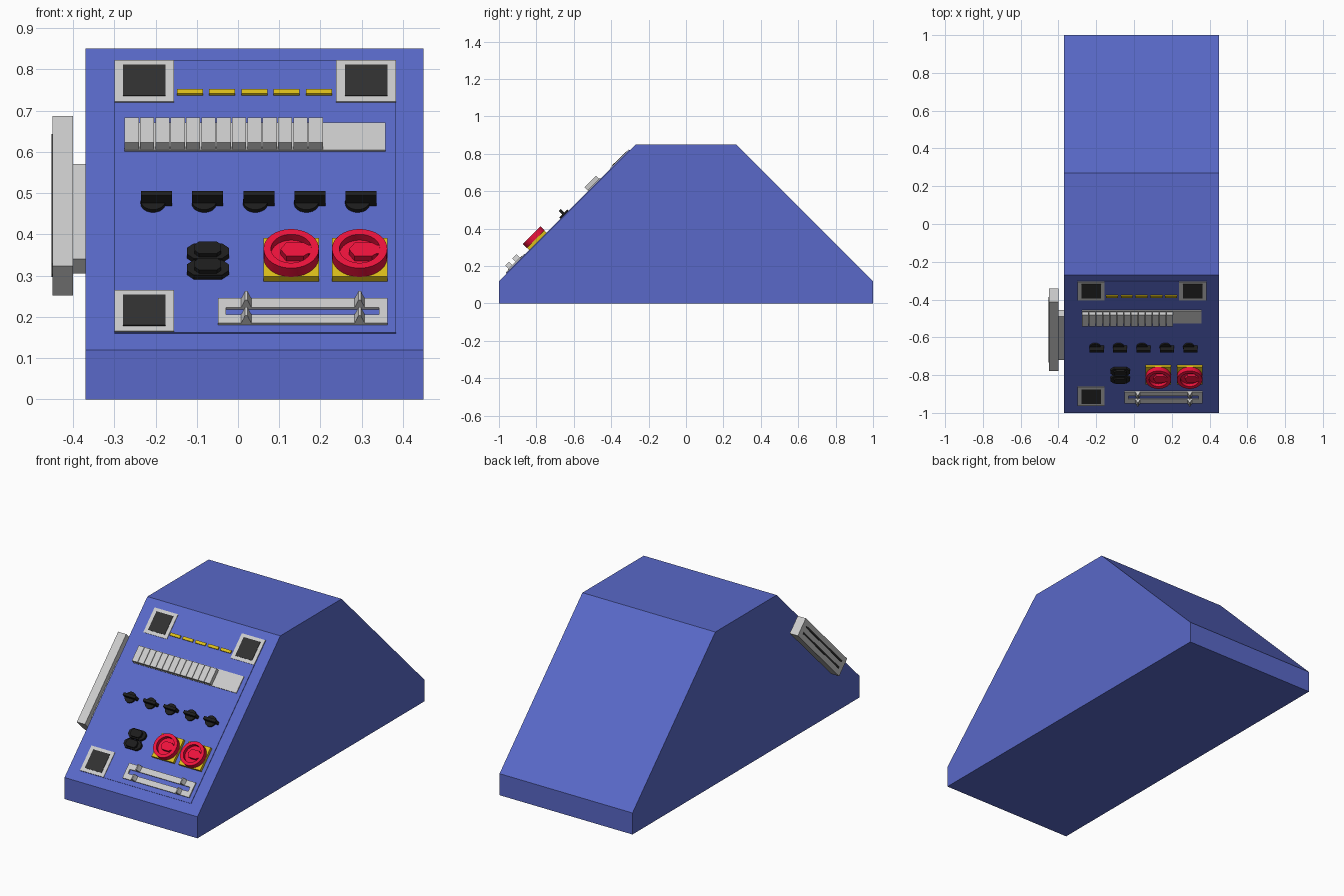
import bpy, bmesh, math
from mathutils import Matrix

if "Cube" in bpy.data.objects:
    bpy.data.objects.remove(bpy.data.objects["Cube"])

R2 = math.sqrt(2)
# Panel frame: local x = world x, local y = up the 45 degree slope, local z = slope normal
PANEL = Matrix(((1, 0, 0, 0), (0, 1/R2, -1/R2, -1), (0, 1/R2, 1/R2, 0.12), (0, 0, 0, 1)))


def mat(name, r, g, b):
    m = bpy.data.materials.new(name)
    m.diffuse_color = (r, g, b, 1)
    m.use_nodes = True
    m.node_tree.nodes["Principled BSDF"].inputs["Base Color"].default_value = m.diffuse_color
    return m


BLUE = mat("blue", 0.10, 0.14, 0.58)
BLACK = mat("black", 0.012, 0.012, 0.012)
SCREEN = mat("dark_glass", 0.03, 0.03, 0.03)
RED = mat("red", 0.85, 0.006, 0.045)
YELLOW = mat("yellow", 0.72, 0.52, 0.01)


def v(z):
    """Distance up the slope for a world height."""
    return (z - 0.12) * R2


def finish(name, bm, material, matrix=PANEL):
    bmesh.ops.recalc_face_normals(bm, faces=bm.faces)
    me = bpy.data.meshes.new(name)
    bm.to_mesh(me)
    bm.free()
    ob = bpy.data.objects.new(name, me)
    ob.matrix_world = matrix
    bpy.context.collection.objects.link(ob)
    if material:
        me.materials.append(material)
    return ob


def loft(name, rings, material=None, matrix=PANEL, cap=True):
    """Join matching rings of points, capping both ends."""
    bm = bmesh.new()
    rows = [[bm.verts.new(p) for p in ring] for ring in rings]
    n = len(rows[0])
    for a, b in zip(rows, rows[1:]):
        for i in range(n):
            j = (i + 1) % n
            bm.faces.new((a[i], a[j], b[j], b[i]))
    bm.faces.new(rows[0])
    bm.faces.new(rows[-1])
    return finish(name, bm, material, matrix)


def prism(name, pts, h0, h1, material=None):
    return loft(name, [[(x, y, h) for x, y in pts] for h in (h0, h1)], material)


def box(name, x0, x1, y0, y1, h0, h1, material=None):
    return prism(name, [(x0, y0), (x1, y0), (x1, y1), (x0, y1)], h0, h1, material)


def lathe(name, cx, cy, profile, material, n=40):
    rings = [[(cx + r * math.cos(2*math.pi*i/n), cy + r * math.sin(2*math.pi*i/n), h)
              for i in range(n)] for r, h in profile]
    ob = loft(name, rings, material)
    bpy.ops.object.select_all(action='DESELECT')
    ob.select_set(True)
    bpy.context.view_layer.objects.active = ob
    bpy.ops.object.shade_smooth_by_angle(angle=math.radians(30))
    return ob


# Console body
side = [(-1, 0), (1, 0), (1, 0.12), (0.27, 0.85), (-0.27, 0.85), (-1, 0.12)]
loft("console_body", [[(x, y, z) for y, z in side] for x in (-0.37, 0.45)], BLUE, Matrix())

# Control plate
box("control_plate", -0.30, 0.383, v(0.16), v(0.82), -0.005, 0.003, BLUE)

# Corner displays
for x, z in ((-0.30, 0.718), (0.238, 0.718), (-0.30, 0.161)):
    box("display_frame", x, x + 0.145, v(z), v(z + 0.10), 0, 0.006)
    box("display_screen", x + 0.021, x + 0.124, v(z + 0.013), v(z + 0.088), 0, 0.008, SCREEN)

# Yellow label strips
for i in range(5):
    x = -0.148 + i * 0.0782
    box("label_strip", x, x + 0.063, v(0.734), v(0.745), 0, 0.010, YELLOW)

# Key bank
box("key_bank_base", -0.275, 0.358, v(0.599), v(0.666), 0, 0.008)
for i in range(13):
    x = -0.275 + i * 0.0372
    box("key", x, x + 0.0345, v(0.600), v(0.661), 0, 0.032)

# Selector knobs
for i in range(5):
    x = -0.206 + i * 0.124
    lathe("selector_disc", x, v(0.472), [(0.030, 0), (0.030, 0.013)], BLACK, 24)
    box("selector_grip", x - 0.029, x + 0.046, v(0.467), v(0.478), 0, 0.039, BLACK)

# Twin black push switches: chamfered base with a raised button
for z in (0.307, 0.347):
    cx, cy = -0.073, v(z)

    def octagon(w, tip, half, flat):
        return [(cx + sx * a, cy + b) for sx, a, b in (
            (1, w, -half), (1, tip, -flat), (1, tip, flat), (1, w, half),
            (-1, w, half), (-1, tip, flat), (-1, tip, -flat), (-1, w, -half))]
    prism("switch_base", octagon(0.034, 0.051, 0.026, 0.010), 0, 0.018, BLACK)
    prism("switch_button", octagon(0.022, 0.032, 0.020, 0.010), 0.018, 0.030, BLACK)

# Rotary isolators: yellow plate, red cup and handle
for cx in (0.129, 0.295):
    cy = v(0.330)
    box("isolator_plate", cx - 0.067, cx + 0.067, cy - 0.066, cy + 0.066, 0, 0.020, YELLOW)
    lathe("isolator_cup", cx, cy, [(0.067, 0.020), (0.067, 0.050), (0.049, 0.050),
                                   (0.049, 0.030)], RED)
    prism("isolator_handle", [(cx - 0.026, cy), (cx - 0.012, cy - 0.023), (cx + 0.030, cy - 0.023),
                              (cx + 0.042, cy - 0.014), (cx + 0.066, cy - 0.014),
                              (cx + 0.066, cy + 0.014), (cx + 0.042, cy + 0.014),
                              (cx + 0.030, cy + 0.023), (cx - 0.012, cy + 0.023)],
          0.028, 0.048, RED)

# Lever gate: slotted frame with peaked stops on both rails
y0, y1, y2, y3 = v(0.178), v(0.199), v(0.216), v(0.238)
for a, b in ((y0, y1), (y2, y3)):
    box("gate_rail", -0.049, 0.362, a, b, 0, 0.010)
    for cx in (0.020, 0.295):
        loft("gate_stop", [[(cx - 0.013, y, 0.008), (cx + 0.013, y, 0.008), (cx + 0.007, y, 0.023),
                            (cx + 0.003, y, 0.035), (cx - 0.003, y, 0.035), (cx - 0.007, y, 0.023)]
                           for y in (a, b)])
for a, b in ((-0.049, -0.029), (0.342, 0.362)):
    box("gate_end", a, b, y1, y2, 0, 0.010)

# Side unit on the left flank: mount, housing and two dark slots
box("side_mount", -0.40, -0.365, 0.353, 0.679, -0.092, -0.042)
box("side_housing", -0.45, -0.40, 0.301, 0.816, -0.114, -0.014)
for n in (-0.082, -0.046):
    box("side_slot", -0.452, -0.448, 0.337, 0.781, n - 0.005, n + 0.005, SCREEN)
